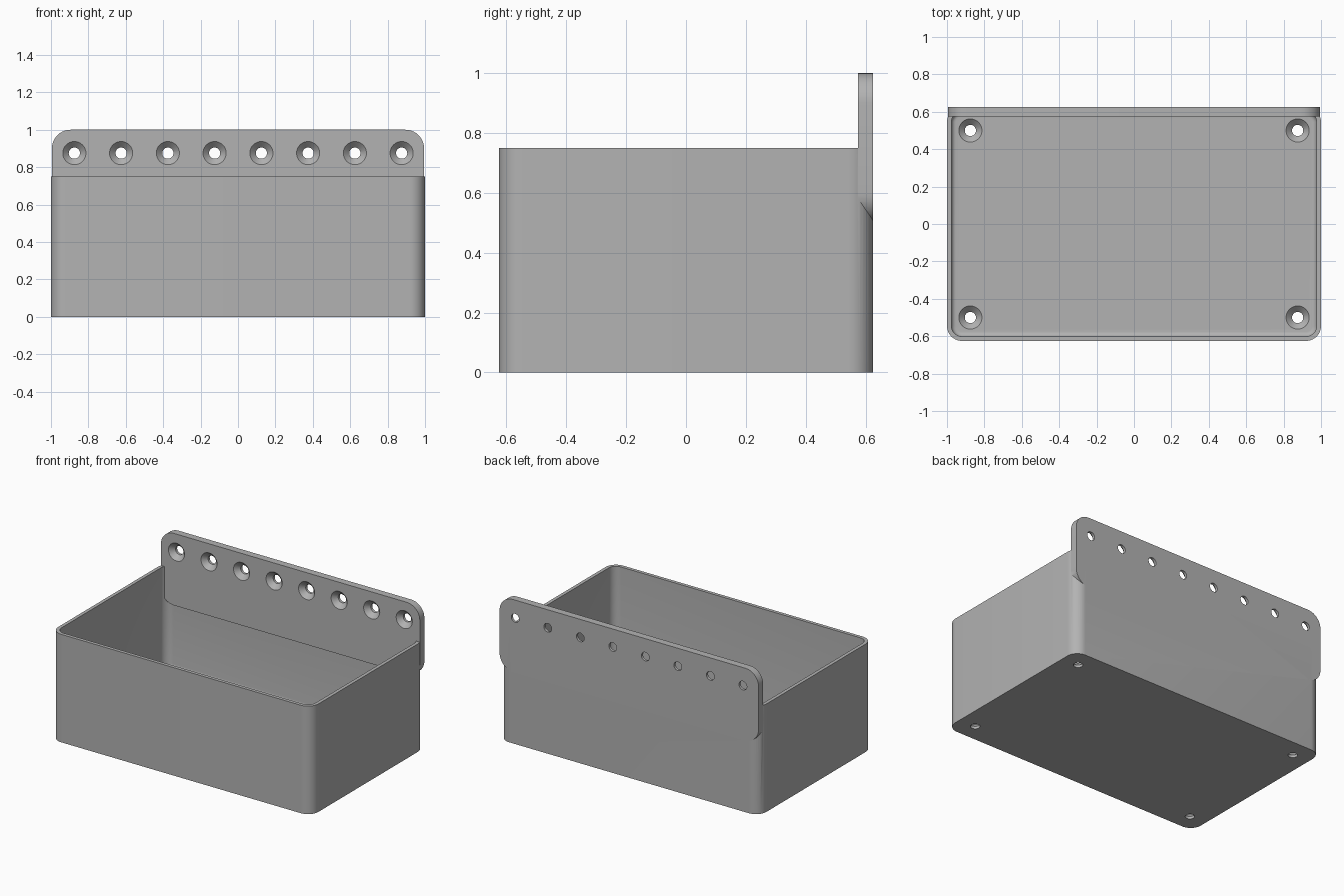
import bpy, bmesh
from math import sin, cos, pi, radians
from mathutils import Matrix

if "Cube" in bpy.data.objects:
    bpy.data.objects.remove(bpy.data.objects["Cube"])

grey = bpy.data.materials.new("plain grey")
grey.use_nodes = True
colour = (0.45, 0.45, 0.45, 1)
grey.diffuse_color = colour
grey.node_tree.nodes["Principled BSDF"].inputs["Base Color"].default_value = colour


def rounded_rect(half_x, half_y, radius, steps=10):
    """Outline of a rectangle with round corners, counter-clockwise."""
    points = []
    for i, (sx, sy) in enumerate([(1, 1), (-1, 1), (-1, -1), (1, -1)]):
        for k in range(steps + 1):
            a = (i + k / steps) * pi / 2
            points.append((sx * (half_x - radius) + radius * cos(a),
                           sy * (half_y - radius) + radius * sin(a)))
    return points


def circle(radius, steps=32):
    return [(radius * cos(2 * pi * k / steps), radius * sin(2 * pi * k / steps))
            for k in range(steps)]


def loft(name, sections, matrix=Matrix()):
    """Closed solid through a stack of (outline, height) sections."""
    bm = bmesh.new()
    rings = [[bm.verts.new((x, y, z)) for x, y in outline] for outline, z in sections]
    for low, high in zip(rings, rings[1:]):
        for i in range(len(low)):
            j = (i + 1) % len(low)
            bm.faces.new((low[i], low[j], high[j], high[i]))
    bm.faces.new(rings[0][::-1])
    bm.faces.new(rings[-1])
    bm.transform(matrix)
    bmesh.ops.recalc_face_normals(bm, faces=bm.faces)
    mesh = bpy.data.meshes.new(name)
    bm.to_mesh(mesh)
    bm.free()
    mesh.materials.append(grey)
    obj = bpy.data.objects.new(name, mesh)
    bpy.context.collection.objects.link(obj)
    return obj


def combine(target, other, operation):
    """Apply a boolean and remove the helper."""
    bpy.context.view_layer.objects.active = target
    mod = target.modifiers.new("combine", "BOOLEAN")
    mod.operation, mod.solver, mod.object = operation, "EXACT", other
    bpy.ops.object.modifier_apply(modifier=mod.name)
    bpy.data.objects.remove(other)


def screw_hole(matrix):
    """Countersunk cutter: wide end at the local origin, pointing down."""
    return loft("screw_cutter", [(circle(0.03), -0.1), (circle(0.03), -0.032),
                                 (circle(0.062), 0), (circle(0.062), 0.02)], matrix)


# Main sizes
HALF_X, HALF_Y, HEIGHT = 1.0, 0.625, 0.75
CORNER, WALL, FLOOR, FILLET = 0.08, 0.024, 0.05, 0.025
PLATE = 0.05

# Open box with a small fillet around the floor
box = loft("storage_bin", [(rounded_rect(HALF_X, HALF_Y, CORNER), 0),
                           (rounded_rect(HALF_X, HALF_Y, CORNER), HEIGHT)])
sections = []
for k in range(7):
    a = k / 6 * pi / 2
    inset = WALL + FILLET * (1 - sin(a))
    sections.append((rounded_rect(HALF_X - inset, HALF_Y - inset, CORNER - inset),
                     FLOOR + FILLET * (1 - cos(a))))
sections.append((rounded_rect(HALF_X - WALL, HALF_Y - WALL, CORNER - WALL), HEIGHT + 0.2))
combine(box, loft("cavity_cutter", sections), "DIFFERENCE")

# Hanging plate along the back, flush with the rear wall
upright = Matrix.Translation((0, HALF_Y, HEIGHT)) @ Matrix.Rotation(radians(90), 4, "X")
outline = rounded_rect(0.995, 0.25, 0.1)
plate = loft("hanging_plate", [(outline, 0), (outline, PLATE)], upright)
combine(box, plate, "UNION")

# Screw holes: a row of eight in the plate, one in each floor corner
for i in range(8):
    place = Matrix.Translation((-0.875 + 0.25 * i, HALF_Y - PLATE, 0.875))
    combine(box, screw_hole(place @ Matrix.Rotation(radians(90), 4, "X")), "DIFFERENCE")
for x in (-0.875, 0.875):
    for y in (-0.5, 0.5):
        combine(box, screw_hole(Matrix.Translation((x, y, FLOOR))), "DIFFERENCE")

# Soft shading on the curves, crisp edges elsewhere
bpy.ops.object.select_all(action="DESELECT")
box.select_set(True)
bpy.context.view_layer.objects.active = box
bpy.ops.object.shade_smooth_by_angle(angle=radians(30))
